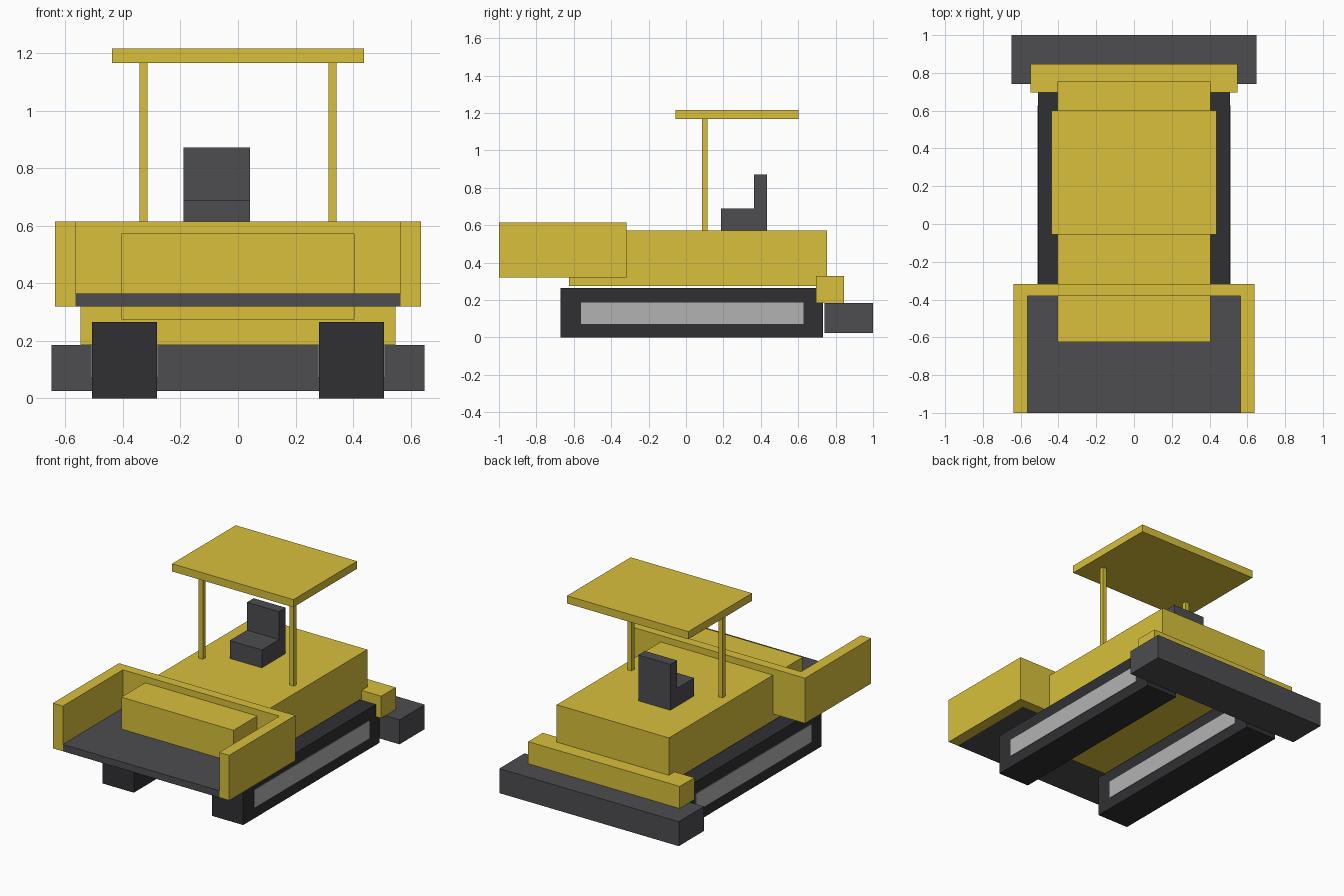
import bpy, bmesh
from mathutils import Vector

if "Cube" in bpy.data.objects:
    bpy.data.objects.remove(bpy.data.objects["Cube"])


def material(name, r, g, b):
    m = bpy.data.materials.new(name)
    m.diffuse_color = (r, g, b, 1)
    m.use_nodes = True
    m.node_tree.nodes["Principled BSDF"].inputs["Base Color"].default_value = m.diffuse_color
    return m


YELLOW = material("yellow_paint", 0.69, 0.53, 0.045)
CHARCOAL = material("charcoal", 0.075, 0.073, 0.08)
RUBBER = material("rubber", 0.03, 0.029, 0.033)
STEEL = material("steel", 0.45, 0.45, 0.45)


def prism(name, profile, extrude, mat):
    """Extrude a closed 3D outline along a vector."""
    bm = bmesh.new()
    face = bm.faces.new([bm.verts.new(p) for p in profile])
    ext = bmesh.ops.extrude_face_region(bm, geom=[face], use_keep_orig=True)
    moved = [g for g in ext["geom"] if isinstance(g, bmesh.types.BMVert)]
    bmesh.ops.translate(bm, verts=moved, vec=Vector(extrude))
    bmesh.ops.recalc_face_normals(bm, faces=bm.faces)
    mesh = bpy.data.meshes.new(name)
    bm.to_mesh(mesh)
    bm.free()
    mesh.materials.append(mat)
    obj = bpy.data.objects.new(name, mesh)
    bpy.context.collection.objects.link(obj)
    return obj


def box(name, x, y, z, mat):
    """Box from (min, max) ranges on each axis."""
    outline = [(x[0], y[0], z[0]), (x[1], y[0], z[0]),
               (x[1], y[1], z[0]), (x[0], y[1], z[0])]
    return prism(name, outline, (0, 0, z[1] - z[0]), mat)


# Main body
box("body", (-0.405, 0.405), (-0.625, 0.755), (0.275, 0.573), YELLOW)

# Front hopper: U-shaped wall around a dark floor
u = [(-0.637, -1), (-0.565, -1), (-0.565, -0.38), (0.565, -0.38),
     (0.565, -1), (0.637, -1), (0.637, -0.318), (-0.637, -0.318)]
prism("hopper_walls", [(x, y, 0.32) for x, y in u], (0, 0, 0.295), YELLOW)
box("hopper_floor", (-0.565, 0.565), (-1, -0.38), (0.32, 0.365), CHARCOAL)

# Rear screed and its carrier beam
box("screed", (-0.648, 0.648), (0.74, 1), (0.025, 0.185), CHARCOAL)
box("screed_beam", (-0.547, 0.547), (0.696, 0.846), (0.185, 0.329), YELLOW)

# Tracks, side panels and canopy posts on both sides
for side, s in (("left", -1), ("right", 1)):
    def span(a, b):
        return sorted((s * a, s * b))
    box(side + "_track", span(0.282, 0.508), (-0.672, 0.733), (0, 0.265), RUBBER)
    box(side + "_track_panel", span(0.278, 0.512), (-0.562, 0.627), (0.072, 0.187), STEEL)
    box(side + "_canopy_post", span(0.314, 0.343), (0.085, 0.114), (0.57, 1.168), YELLOW)

# Canopy roof
box("canopy_roof", (-0.438, 0.438), (-0.055, 0.602), (1.167, 1.217), YELLOW)

# Operator seat, offset to the left, facing forward
seat = [(0.187, 0.57), (0.433, 0.57), (0.433, 0.872),
        (0.364, 0.872), (0.364, 0.69), (0.187, 0.69)]
prism("seat", [(-0.19, y, z) for y, z in seat], (0.231, 0, 0), CHARCOAL)
